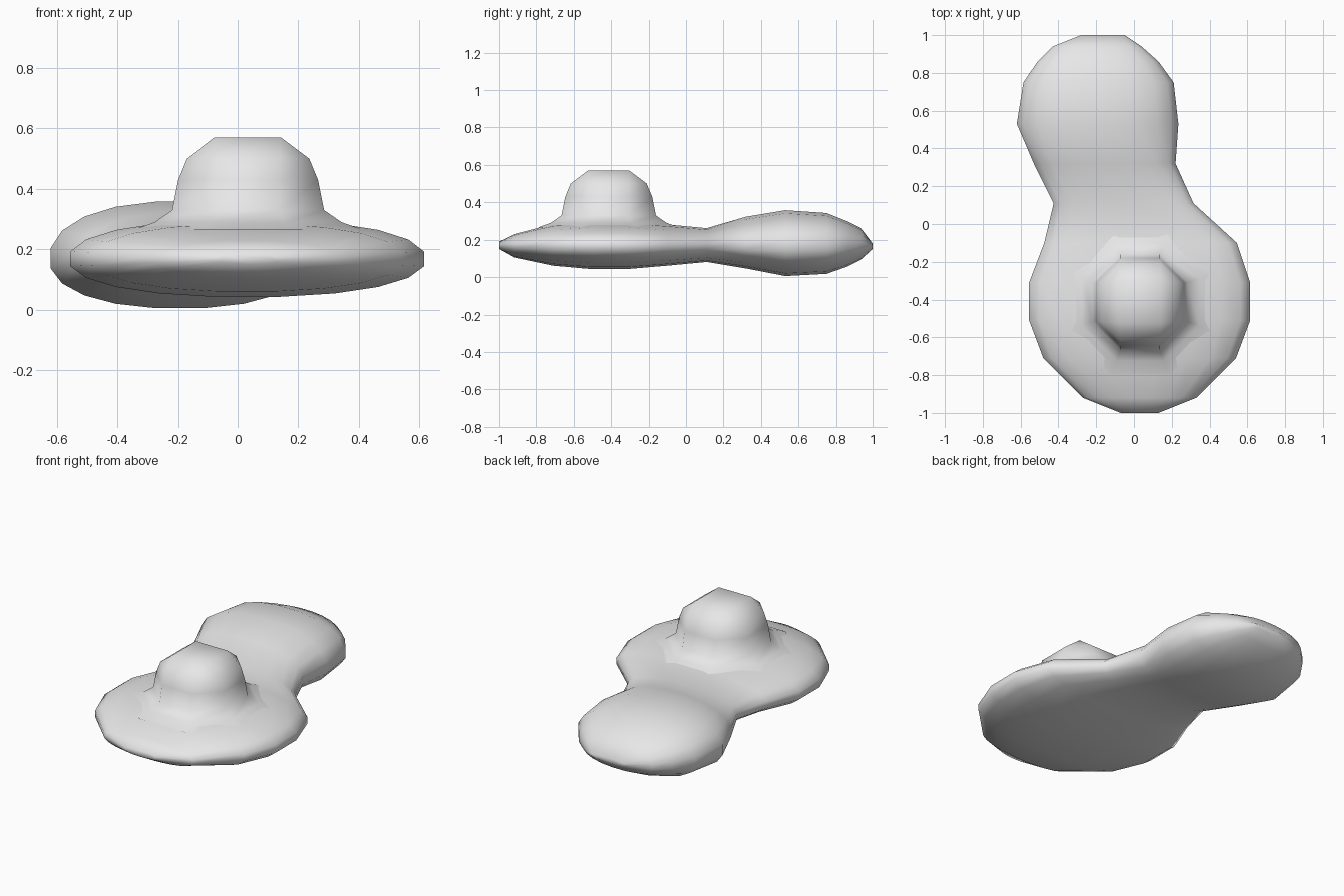
import bpy, bmesh, math

cube = bpy.data.objects.get("Cube")
if cube:
    bpy.data.objects.remove(cube, do_unlink=True)

# One plain grey material
grey = bpy.data.materials.new("plain_grey")
grey.use_nodes = True
GREY = (0.8, 0.8, 0.8, 1)
grey.diffuse_color = GREY
bsdf = next(n for n in grey.node_tree.nodes if n.type == 'BSDF_PRINCIPLED')
bsdf.inputs["Base Color"].default_value = GREY


def loft(name, rings, cap_start=True):
    """Skin a list of equal-length rings of points into a smooth object."""
    bm = bmesh.new()
    loops = [[bm.verts.new(p) for p in ring] for ring in rings]
    for a, b in zip(loops, loops[1:]):
        for i in range(len(a)):
            j = (i + 1) % len(a)
            bm.faces.new((a[i], a[j], b[j], b[i]))
    if cap_start:
        bm.faces.new(loops[0])
    bm.faces.new(loops[-1])
    bmesh.ops.remove_doubles(bm, verts=bm.verts, dist=0.0005)
    bmesh.ops.recalc_face_normals(bm, faces=bm.faces)
    mesh = bpy.data.meshes.new(name)
    bm.to_mesh(mesh)
    bm.free()
    mesh.materials.append(grey)
    for face in mesh.polygons:
        face.use_smooth = True
    obj = bpy.data.objects.new(name, mesh)
    bpy.context.collection.objects.link(obj)
    return obj


def section(y, left, right, bottom, top, sides=20):
    """Slightly squared oval cross-section of the body at y."""
    mid, half, level = (left + right) / 2, (right - left) / 2, 0.168
    ring = []
    for i in range(sides):
        angle = math.tau * (i + 0.5) / sides
        c, s = math.cos(angle), math.sin(angle)
        c /= math.cos(math.pi / sides)
        height = (top - level) if s > 0 else (level - bottom)
        ring.append((mid + half * math.copysign(abs(c) ** 0.9, c), y,
                     level + height * math.copysign(abs(s) ** 0.9, s)))
    return ring


# Flat round disc, waist and rounded rear lobe: y, left, right, bottom, top
stations = [
    (-1.00, -0.07, 0.13, 0.15, 0.19),
    (-0.92, -0.27, 0.33, 0.105, 0.23),
    (-0.71, -0.48, 0.54, 0.06, 0.285),
    (-0.51, -0.555, 0.615, 0.042, 0.30),
    (-0.31, -0.555, 0.615, 0.042, 0.30),
    (-0.10, -0.475, 0.545, 0.06, 0.283),
    (0.11, -0.425, 0.315, 0.08, 0.263),
    (0.32, -0.53, 0.22, 0.045, 0.325),
    (0.53, -0.62, 0.235, 0.004, 0.36),
    (0.75, -0.585, 0.21, 0.016, 0.345),
    (0.86, -0.51, 0.13, 0.055, 0.30),
    (0.94, -0.43, 0.04, 0.095, 0.26),
    (1.00, -0.28, -0.05, 0.15, 0.18),
]
loft("body", [section(*s) for s in stations])


# Eight-sided dome with a flared foot and a square top
def octagon(far, near, z, cx=0.033, cy=-0.413):
    first = [(far, -near), (far, near), (near, far), (-near, far)]
    points = first + [(-x, -y) for x, y in first]
    return [(cx + x, cy + y, z) for x, y in points]


dome = [(0.38, 0.157, 0.265), (0.31, 0.125, 0.29), (0.252, 0.104, 0.33),
        (0.232, 0.104, 0.43), (0.203, 0.105, 0.50), (0.11, 0.11, 0.57)]
loft("dome", [octagon(*d) for d in dome], cap_start=False)
